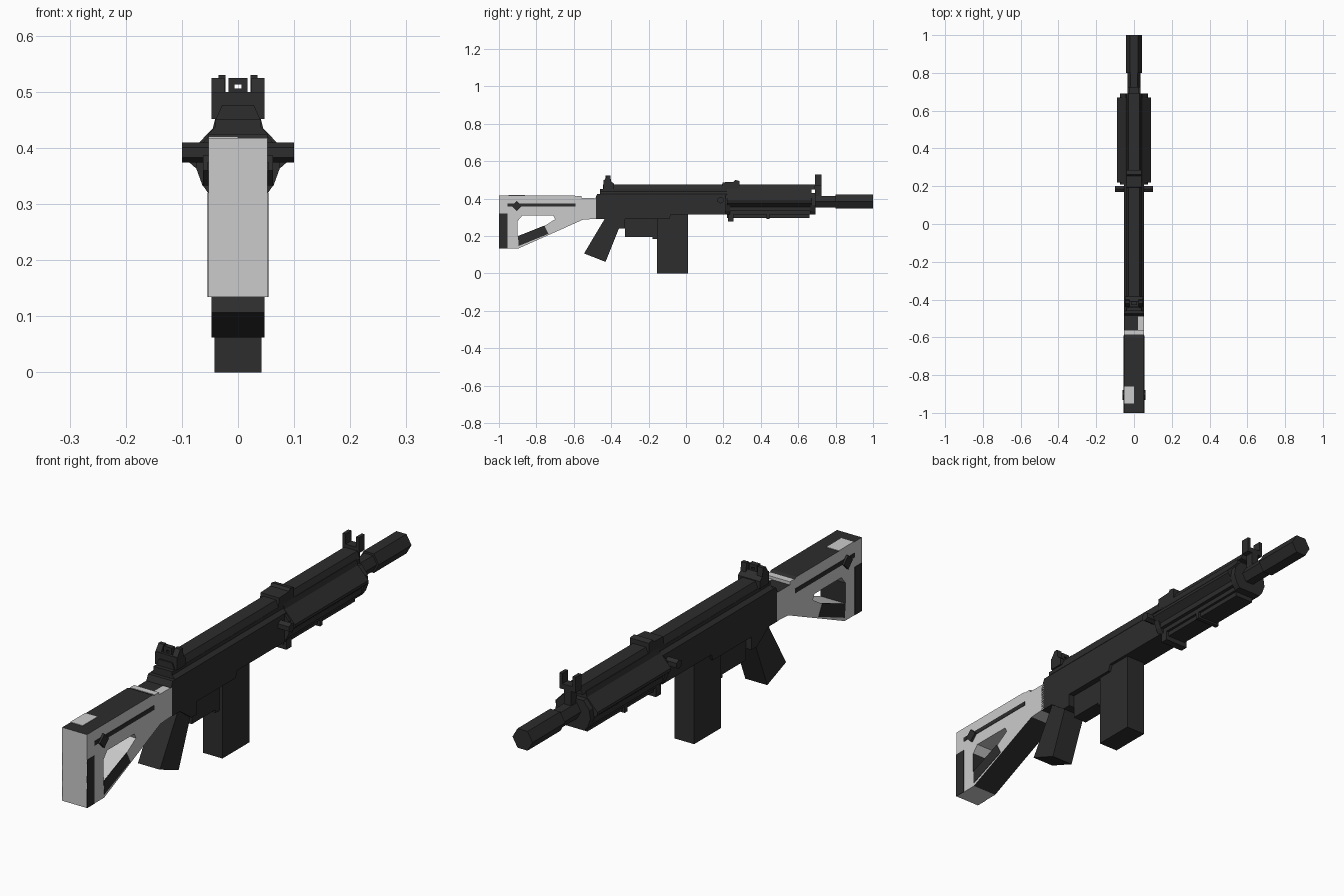
import bpy, bmesh, math
from mathutils import Vector

if "Cube" in bpy.data.objects:
    bpy.data.objects.remove(bpy.data.objects["Cube"])


def material(name, v):
    m = bpy.data.materials.new(name)
    m.diffuse_color = (v, v, v, 1)
    m.use_nodes = True
    m.node_tree.nodes["Principled BSDF"].inputs["Base Color"].default_value = m.diffuse_color
    return m


BLACK = material("matte black", 0.026)
LIGHT = material("light grey", 0.6)


def prism(name, loops, a, b, axis="x", mats=(BLACK,)):
    """Extrude a profile (outer loop plus holes) from a to b.
    axis x: points are (y, z); axis y: points are (x, z)."""
    def place(p, t):
        return (t, p[0], p[1]) if axis == "x" else (p[0], t, p[1])
    bm = bmesh.new()
    for loop in loops:
        vs = [bm.verts.new(place(p, a)) for p in loop]
        for i, v in enumerate(vs):
            bm.edges.new((v, vs[i - 1]))
    n = Vector((1, 0, 0)) if axis == "x" else Vector((0, 1, 0))
    bmesh.ops.triangle_fill(bm, edges=bm.edges[:], use_beauty=True, normal=n)
    ext = bmesh.ops.extrude_face_region(bm, geom=bm.faces[:], use_keep_orig=True)
    moved = [g for g in ext["geom"] if isinstance(g, bmesh.types.BMVert)]
    bmesh.ops.translate(bm, verts=moved, vec=n * (b - a))
    bmesh.ops.recalc_face_normals(bm, faces=bm.faces[:])
    me = bpy.data.meshes.new(name)
    bm.to_mesh(me)
    bm.free()
    for m in mats:
        me.materials.append(m)
    ob = bpy.data.objects.new(name, me)
    bpy.context.collection.objects.link(ob)
    return ob


def box(name, x0, x1, y0, y1, z0, z1, mat=BLACK):
    return prism(name, [[(y0, z0), (y1, z0), (y1, z1), (y0, z1)]], x0, x1, "x", (mat,))


def both(half):
    """Mirror a right-hand (x, z) half profile into a closed loop."""
    return half + [(-x, z) for x, z in reversed(half)]


def ngon(cx, cz, r, n, turn=0.0):
    return [(cx + r * math.cos(turn + math.tau * i / n),
             cz + r * math.sin(turn + math.tau * i / n)) for i in range(n)]


# Skeleton stock with an open window
outer = [(-1, .134), (-.895, .134), (-.55, .288), (-.48, .292),
         (-.48, .402), (-.56, .402), (-.6, .418), (-1, .418)]
window = [(-.9, .2), (-.755, .255), (-.7, .29), (-.71, .31), (-.875, .31), (-.9, .28)]
stock = prism("stock", [outer, window], -.053, .053, "x", (LIGHT, BLACK))
for f in stock.data.polygons:
    c, n = f.center, f.normal
    top = n.z > .9 and c.z > .38
    strut_under = n.z < -.5 and n.y > .2 and c.z < .27
    butt_inner = n.y > .9 and c.y < -.89
    if top or strut_under or butt_inner:
        f.material_index = 1

# Light patches on the black top of the stock
box("stock_top_patch", -.053, 0, -.95, -.86, .417, .42, LIGHT)
box("stock_top_stripe", -.053, .053, -.585, -.56, .4, .414, LIGHT)
box("stock_neck_patch", .022, .053, -.56, -.49, .4, .404, LIGHT)

# Black side inlays and sling studs on the stock
inlays = {
    "butt_inlay": [(-1, .134), (-.955, .134), (-.955, .32), (-1, .32)],
    "rail_inlay": [(-.955, .358), (-.59, .358), (-.59, .375), (-.955, .375)],
    "strut_inlay": [(-.895, .147), (-.735, .212), (-.758, .256), (-.898, .2)],
    "sling_stud": ngon(-.905, .36, .027, 4),
}
for side, s in (("left", -1), ("right", 1)):
    for name, pts in inlays.items():
        prism(f"{name}_{side}", [pts], s * .052, s * (.062 if "stud" in name else .0545))

# Receiver body with a bevelled upper and a raised top cover
prism("receiver", [[(-.49, .29), (-.43, .29), (-.36, .24), (-.325, .24), (-.325, .29),
                    (-.09, .29), (-.08, .315), (.22, .315), (.22, .425), (-.475, .425),
                    (-.49, .39)]], -.053, .053)
prism("receiver_shoulder", [both([(.053, .425), (.04, .438), (.04, .452)])], -.46, .22, "y")
prism("top_cover", [both([(.04, .45), (.028, .477)])], -.445, .69, "y")

# Grip, trigger housing, magazine
prism("grip", [[(-.43, .3), (-.545, .107), (-.43, .062), (-.355, .25), (-.36, .3)]], -.047, .047)
box("trigger_housing", -.03, .03, -.325, -.175, .195, .3)
box("magazine_catch", -.03, .03, -.18, -.15, .183, .3)
box("magazine", -.042, .042, -.155, .01, 0, .32)

# Cross pin that sticks out on both sides
prism("cross_pin", [ngon(.185, .392, .018, 6, math.pi / 6)], -.1, .1)

# Handguard, its end caps and the lower rail
guard = both([(.05, .315), (.05, .342), (.09, .377), (.09, .388), (.045, .435), (.04, .455)])
prism("handguard", [guard], .22, .67, "y")
cap = both([(.05, .315), (.064, .335), (.075, .365), (.07, .4), (.045, .43)])
prism("handguard_front_cap", [cap], .665, .692, "y")
prism("handguard_rear_cap", [cap], .21, .235, "y")
box("lower_rail", -.04, .04, .22, .66, .297, .32)
box("rail_stop_rear", -.05, .05, .225, .255, .278, .335)
box("rail_stop_middle", -.05, .05, .43, .447, .29, .335)
for s in (-1, 1):
    box("handguard_side_rib", s * .045, s * .064, .235, .665, .333, .36)

# Bracket over the joint of receiver and handguard
prism("top_bracket", [[(.19, .45), (.285, .45), (.285, .495), (.262, .5), (.255, .49),
                       (.195, .487)]], -.04, .04)

# Hexagonal barrel and muzzle
prism("barrel", [ngon(0, .384, .035, 6)], .66, .81, "y")
prism("muzzle", [ngon(0, .385, .043, 6)], .8, 1, "y")

# Forked front sight
box("front_sight_post", -.014, .014, .69, .725, .39, .485)
box("front_sight_bridge", -.035, .035, .69, .725, .47, .49)
for s in (-1, 1):
    box("front_sight_prong", s * .022, s * .035, .69, .725, .48, .53)

# Rear sight: base, two ears and an aperture plate
prism("rear_sight_base", [[(-.44, .452), (-.385, .452), (-.385, .48), (-.41, .5), (-.44, .5)]],
      -.047, .047)
for s in (-1, 1):
    prism("rear_sight_ear", [[(-.44, .495), (-.4, .49), (-.405, .525), (-.42, .525)]],
          s * .024, s * .047)
plate = [(-.017, .488), (.017, .488), (.017, .525), (-.017, .525)]
hole = [(-.006, .506), (.006, .506), (.006, .513), (-.006, .513)]
prism("rear_sight_aperture", [plate, hole], -.43, -.41, "y")
